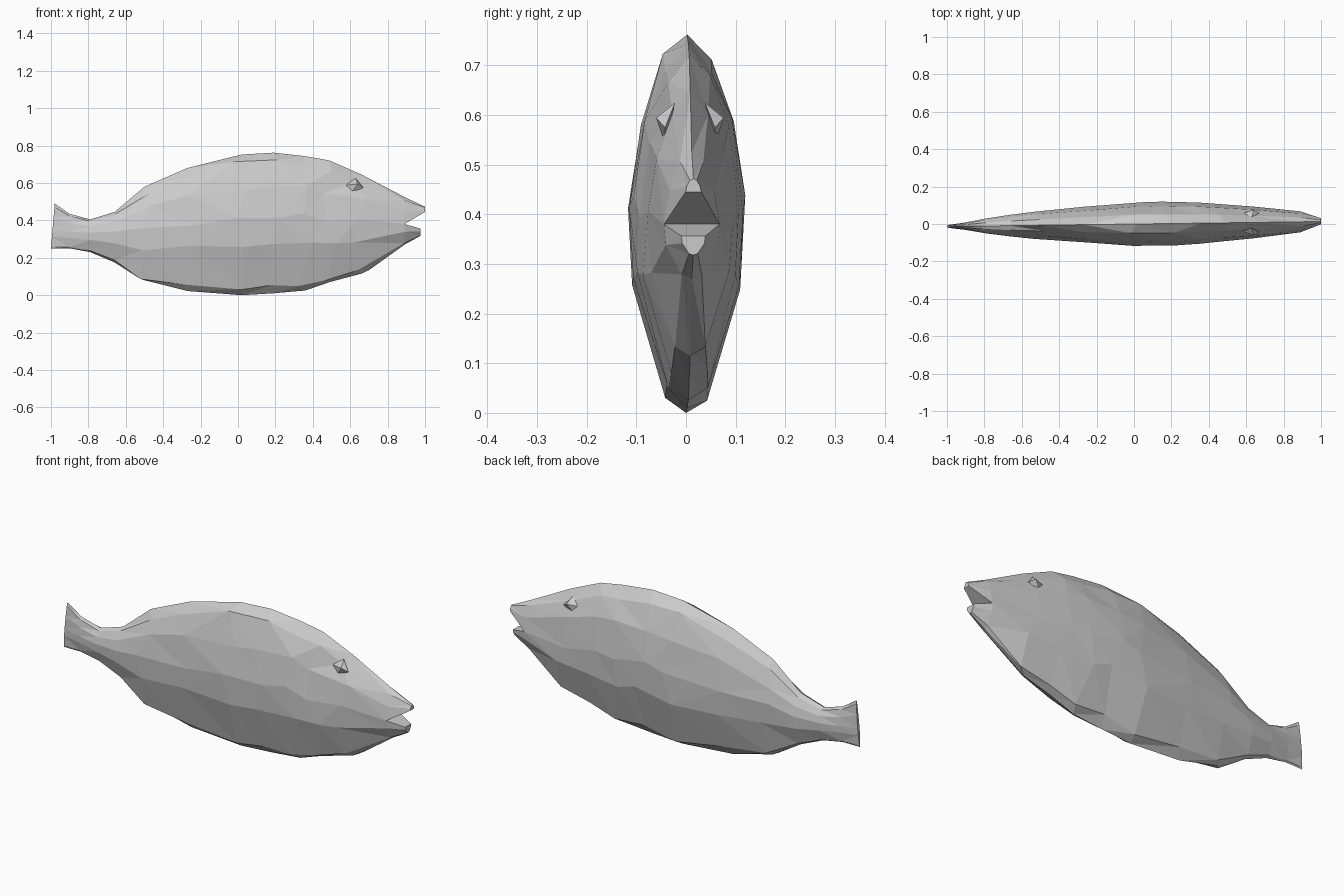
import bpy, bmesh, random

if "Cube" in bpy.data.objects:
    bpy.data.objects.remove(bpy.data.objects["Cube"], do_unlink=True)

random.seed(4)
grey = bpy.data.materials.new("plain grey")
grey.use_nodes = True
colour = (0.6, 0.6, 0.6, 1)
grey.diffuse_color = colour
grey.node_tree.nodes["Principled BSDF"].inputs["Base Color"].default_value = colour


def finish(bm, name):
    bmesh.ops.recalc_face_normals(bm, faces=bm.faces)
    mesh = bpy.data.meshes.new(name)
    bm.to_mesh(mesh)
    bm.free()
    mesh.materials.append(grey)
    obj = bpy.data.objects.new(name, mesh)
    bpy.context.collection.objects.link(obj)
    return obj


# Body stations: x, belly height, back height, ridge height, half width
stations = [
    (-0.99, 0.25, 0.49, 0.35, 0.008),
    (-0.9, 0.25, 0.435, 0.34, 0.02),
    (-0.79, 0.23, 0.405, 0.335, 0.04),
    (-0.66, 0.175, 0.445, 0.34, 0.058),
    (-0.5, 0.08, 0.58, 0.36, 0.073),
    (-0.27, 0.022, 0.68, 0.39, 0.096),
    (0.02, 0.0, 0.752, 0.42, 0.117),
    (0.19, 0.01, 0.762, 0.43, 0.117),
    (0.36, 0.025, 0.743, 0.42, 0.11),
    (0.49, 0.07, 0.72, 0.41, 0.1),
    (0.66, 0.115, 0.645, 0.39, 0.085),
    (0.89, 0.27, 0.525, 0.38, 0.056),
]
# Half section: signed share of the height from the ridge, share of the width
section = [(-0.92, 0.36), (-0.38, 0.93), (0, 1), (0.48, 0.8), (0.87, 0.42)]


def ring_points(x, low, high, ridge, width):
    def height(s):
        return ridge + s * ((high - ridge) if s > 0 else (ridge - low))
    centre = 0.013 * x
    right = [(x, centre - width * w, height(s)) for s, w in section]
    left = [(x, centre + width * w, height(s)) for s, w in reversed(section)]
    return [(x, centre, low)] + right + [(x, centre, high)] + left


bm = bmesh.new()
rings = []
for i, station in enumerate(stations):
    ring = [bm.verts.new(p) for p in ring_points(*station)]
    if 3 < i < len(stations) - 1:
        # Uneven hand-cut facets along the flanks
        for k, v in enumerate(ring):
            if k not in (0, 6):
                v.co.x += random.uniform(-0.04, 0.04)
                v.co.z += random.uniform(-0.02, 0.02)
    rings.append(ring)

# Slanted trailing edge of the tail
for v in rings[0]:
    v.co.x = -1 + 0.02 * (v.co.z - 0.25) / 0.24

count = len(rings[0])
for a, b in zip(rings, rings[1:]):
    for k in range(count):
        n = (k + 1) % count
        bm.faces.new((a[k], a[n], b[n], b[k]))
bm.faces.new(rings[0])


# Jaws: each half of the last ring narrows to a blunt lip, leaving the mouth open
def jaw(root, x, low, high, width):
    zs = [v.co.z for v in root]
    tip = []
    for v in root:
        share = (v.co.z - min(zs)) / (max(zs) - min(zs))
        side = (v.co.y - 0.012) / 0.056
        tip.append(bm.verts.new((x, 0.015 + side * width, low + share * (high - low))))
    for k in range(len(root)):
        n = (k + 1) % len(root)
        bm.faces.new((root[k], root[n], tip[n], tip[k]))
    bm.faces.new(tip)


head = rings[-1]
jaw(head[3:10], 1.0, 0.445, 0.472, 0.016)
jaw(head[9:] + head[:4], 0.977, 0.318, 0.356, 0.024)
bmesh.ops.triangulate(bm, faces=bm.faces, quad_method="SHORT_EDGE")
finish(bm, "fish_body")

# Small wedge brow over each eye
for side, name in ((-1, "right_brow"), (1, "left_brow")):
    bm = bmesh.new()
    corners = [(0.57, 0.045, 0.588), (0.64, 0.068, 0.594), (0.67, 0.05, 0.575),
               (0.63, 0.03, 0.625), (0.6, 0.05, 0.54)]
    for x, y, z in corners:
        bm.verts.new((x, 0.008 + side * y, z))
    bmesh.ops.convex_hull(bm, input=bm.verts)
    finish(bm, name)
